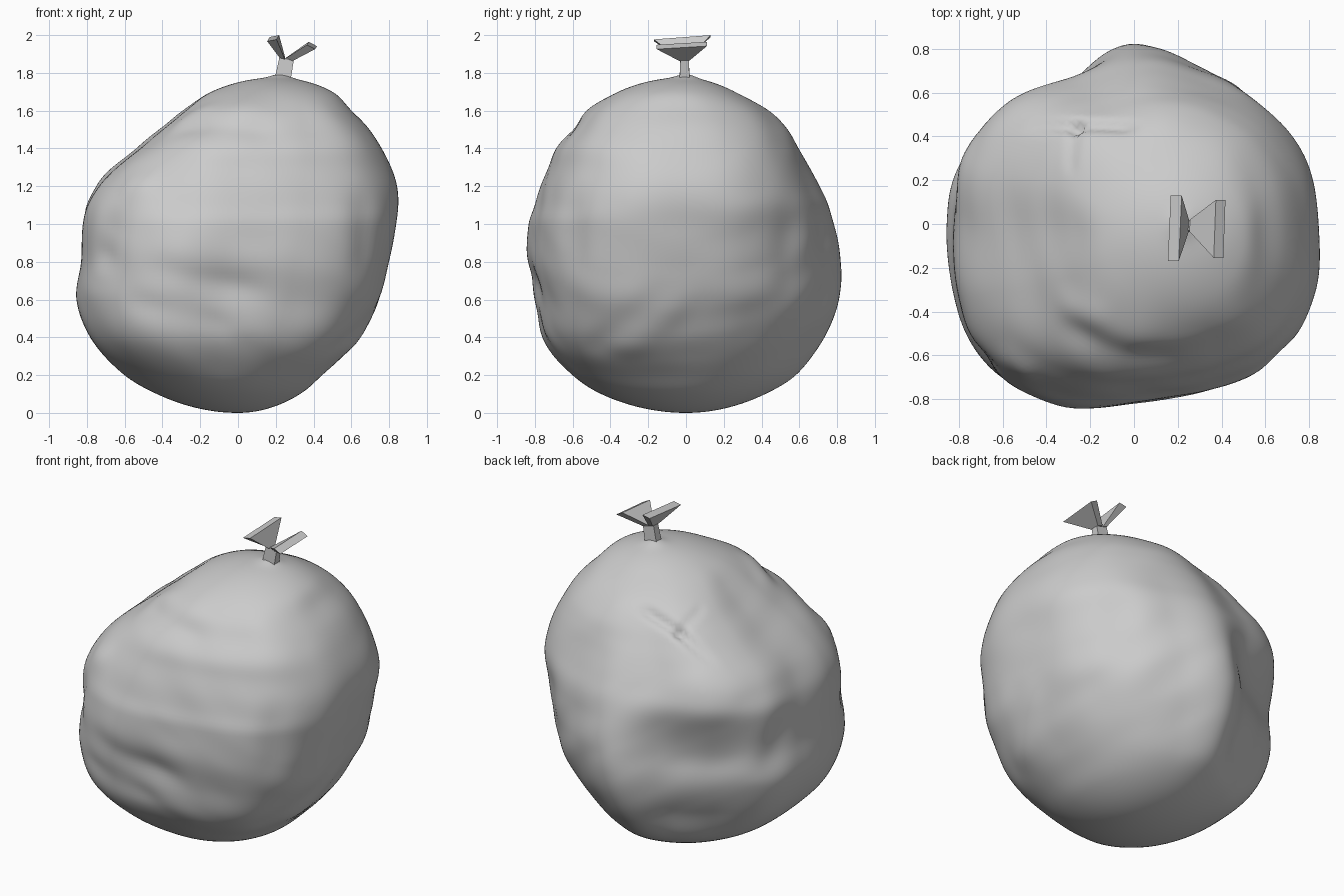
import bpy, bmesh, math
from mathutils import Vector, noise

if "Cube" in bpy.data.objects:
    bpy.data.objects.remove(bpy.data.objects["Cube"])

TOP = 1.775
# Profile rows: z, left x, right x, front y, back y
ROWS = [
    (0.0, 0.0, 0.0, 0.0, 0.0), (0.1, -.43, .33, -.45, .42), (0.2, -.60, .45, -.60, .58),
    (0.4, -.78, .64, -.75, .73), (0.6, -.85, .75, -.79, .81), (0.8, -.83, .80, -.82, .82),
    (1.0, -.82, .84, -.82, .78), (1.1, -.80, .85, -.79, .75), (1.2, -.74, .84, -.76, .70),
    (1.3, -.65, .81, -.72, .65), (1.4, -.53, .76, -.68, .60), (1.5, -.41, .69, -.60, .54),
    (1.6, -.28, .60, -.52, .44), (1.7, -.14, .50, -.36, .26), (TOP, .2, .2, -.02, -.02)]
# Plan outline radii every 22.5 degrees, for the lower and upper halves
LOW = [.98, .97, .97, .95, 1, .84, .85, .98, 1, 1.05, 1.12, 1.09, .99, 1.01, 1.09, 1.06]
HIGH = [1, 1.01, 1.01, .99, 1, 1.01, 1.12, 1.09, 1, 1.05, 1.11, 1.07, 1, 1.0, 1.05, 1.04]
# Folds: start, end, depth (negative = ridge), width
FOLDS = [
    ((-.27, .45, 1.50), (-.72, .38, 1.10), .028, .03),
    ((-.27, .45, 1.50), (.05, .45, 1.60), .025, .03),
    ((-.27, .45, 1.50), (-.28, .20, 1.58), .015, .025),
    ((-.60, -.78, .80), (.25, -.80, .60), .016, .07),
    ((-.65, -.68, .62), (.05, -.76, .43), .014, .06),
    ((-.55, -.75, .90), (.35, -.80, .78), -.010, .08),
    ((-.60, -.62, 1.10), (-.72, -.55, .72), .026, .09),
    ((-.66, -.62, 1.22), (-.40, -.68, 1.2), -.015, .08),
    ((.66, -.60, 1.25), (.66, -.58, .65), .012, .08),
    ((.45, -.55, .30), (.76, -.08, .74), .020, .06),
    ((.50, -.40, .28), (.78, .08, .68), -.010, .07),
    ((.62, .58, 1.20), (.60, .60, .50), .018, .11),
    ((-.40, -.46, 1.50), (.25, -.58, 1.48), .016, .07),
    ((-.40, -.36, 1.52), (-.05, -.43, 1.58), -.012, .07),
    ((-.80, .10, 1.10), (-.80, .35, .60), .018, .10),
]


def smooth(a, b, t):
    t = min(1, max(0, (t - a) / (b - a)))
    return t * t * (3 - 2 * t)


KNOTS = [math.acos(max(-1, min(1, 1 - 2 * r[0] / TOP))) for r in ROWS]


def slope(i, c):
    a, b = max(0, i - 1), min(len(ROWS) - 1, i + 1)
    return (ROWS[b][c] - ROWS[a][c]) / (KNOTS[b] - KNOTS[a])


def profile(phi):
    i = max(k for k in range(len(KNOTS) - 1) if KNOTS[k] <= phi + 1e-9)
    h = KNOTS[i + 1] - KNOTS[i]
    t = (phi - KNOTS[i]) / h
    return [(2*t**3 - 3*t*t + 1) * ROWS[i][c] + (t**3 - 2*t*t + t) * h * slope(i, c)
            + (3*t*t - 2*t**3) * ROWS[i + 1][c] + (t**3 - t*t) * h * slope(i + 1, c)
            for c in range(1, 5)]


def ring_radius(table, ang):
    f = ang / (2 * math.pi) * 16
    i, t = int(f), f % 1
    a, b, c, d = (table[(i + k) % 16] for k in (-1, 0, 1, 2))
    return b + .5 * t * (c - a + t * (2*a - 5*b + 4*c - d + t * (3*(b - c) + d - a)))


def wrinkle(p):
    out = (p - Vector((.03, 0, .85))).normalized()
    d = 0.0
    for a, b, depth, width in FOLDS:
        a, b = Vector(a), Vector(b)
        s = max(0, min(1, (p - a).dot(b - a) / (b - a).length_squared))
        # folds fade at both ends; pinch creases (narrow) only at the far end
        fade = smooth(0, .35, 1 - s) * (1 if width < .04 else smooth(0, .35, s))
        q = (p - a.lerp(b, s)).length_squared / width**2
        d -= fade * depth * (1 - .35 * q) * math.exp(-q * .6)
    side = smooth(.1, .4, p.z) * (1 - smooth(1.5, 1.75, p.z))
    d += side * .008 * noise.noise(Vector((p.x * 3, p.y * 3, p.z * 5 + p.x * 3)))
    d += side * .008 * noise.noise(p * 3 + Vector((5, 2, 1)))
    p = p + out * d
    # gathered neck under the knot
    if p.z > 1.5:
        p.z += .02 * math.exp(-((p.x - .225)**2 + p.y**2) / .06**2)
    return p


def make_bag(segs=160, rows=112):
    bm = bmesh.new()
    rings = []
    for j in range(1, rows):
        phi = math.pi * j / rows
        z = TOP * (1 - math.cos(phi)) / 2
        xl, xr, yl, yr = profile(phi)
        up, low = smooth(.7, 1.3, z), smooth(.0, .4, z)
        ring = []
        for i in range(segs):
            ang = 2 * math.pi * i / segs
            r = ring_radius(LOW, ang) * (1 - up) + ring_radius(HIGH, ang) * up
            r = 1 + (r - 1) * low * (1 - smooth(1.6, 1.76, z))
            p = Vector(((xl + xr) / 2 + r * math.cos(ang) * (xr - xl) / 2,
                        (yl + yr) / 2 + r * math.sin(ang) * (yr - yl) / 2, z))
            ring.append(bm.verts.new(wrinkle(p)))
        rings.append(ring)
    bottom = bm.verts.new((0, 0, 0))
    top = bm.verts.new(wrinkle(Vector((.2, -.02, TOP))))
    for i in range(segs):
        k = (i + 1) % segs
        bm.faces.new((bottom, rings[0][k], rings[0][i]))
        bm.faces.new((top, rings[-1][i], rings[-1][k]))
        for a, b in zip(rings, rings[1:]):
            bm.faces.new((a[i], a[k], b[k], b[i]))
    return finish("bag_body", bm, True)


def finish(name, bm, shade):
    bmesh.ops.recalc_face_normals(bm, faces=bm.faces)
    me = bpy.data.meshes.new(name)
    bm.to_mesh(me)
    bm.free()
    for f in me.polygons:
        f.use_smooth = shade
    ob = bpy.data.objects.new(name, me)
    bpy.context.collection.objects.link(ob)
    return ob


def flared_block(name, inner, outer, y_in, y_out, lean=0.0):
    """Six-sided block: inner/outer are pairs of (x, z); y_in/y_out are y ranges."""
    bm = bmesh.new()
    v = [bm.verts.new((x + y * lean * .6, y, z + y * lean))
         for pts, ys in ((inner, y_in), (outer, y_out)) for x, z in pts for y in ys]
    for f in ((0, 1, 3, 2), (4, 5, 7, 6), (0, 1, 5, 4), (2, 3, 7, 6), (0, 2, 6, 4), (1, 3, 7, 5)):
        bm.faces.new([v[i] for i in f])
    return finish(name, bm, False)


make_bag()

# Knot and the two flared ends
flared_block("knot", ((.19, 1.75), (.275, 1.74)), ((.22, 1.885), (.295, 1.865)),
             (-.035, .02), (-.03, .015))
flared_block("left_tie_end", ((.222, 1.883), (.25, 1.875)), ((.162, 1.98), (.212, 1.99)),
             (-.04, .02), (-.17, .13), .075)
flared_block("right_tie_end", ((.255, 1.88), (.29, 1.865)), ((.37, 1.958), (.414, 1.935)),
             (-.035, .02), (-.155, .11), .06)
